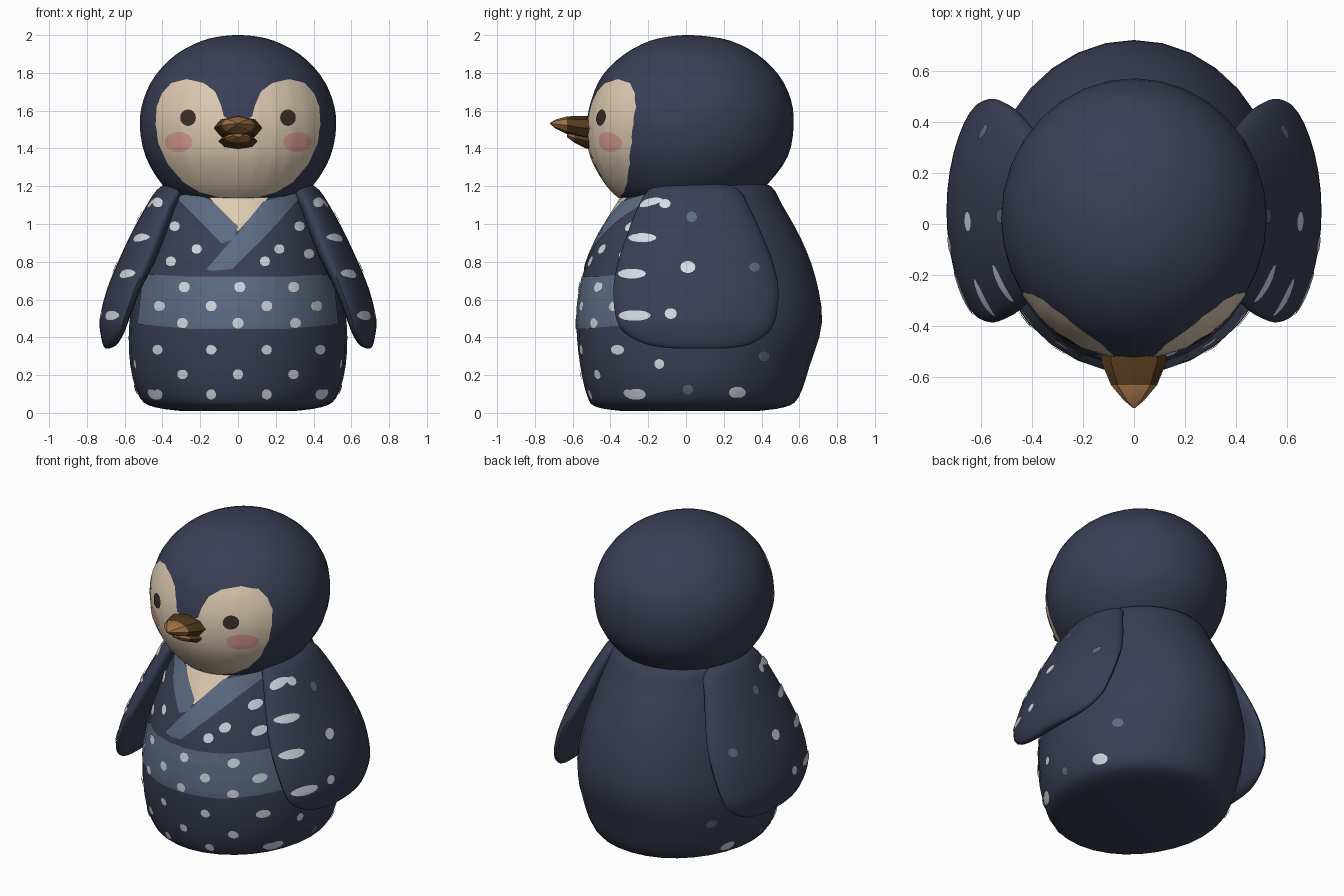
import bpy, bmesh, math
from mathutils import Vector
from mathutils.bvhtree import BVHTree

if "Cube" in bpy.data.objects:
    bpy.data.objects.remove(bpy.data.objects["Cube"])


def material(name, r, g, b):
    m = bpy.data.materials.new(name)
    lin = [((c / 255 + 0.055) / 1.055) ** 2.4 for c in (r, g, b)]
    m.diffuse_color = (*lin, 1)
    m.use_nodes = True
    m.node_tree.nodes["Principled BSDF"].inputs["Base Color"].default_value = m.diffuse_color
    return m


NAVY = material("navy", 57, 63, 85)
SASH = material("slate blue", 93, 107, 130)
SPOT = material("pale grey", 212, 218, 228)
CREAM = material("cream", 222, 203, 178)
PINK = material("blush pink", 222, 160, 152)
EYE = material("eye brown", 58, 46, 38)
BEAK_DARK = material("dark brown", 84, 58, 28)
BEAK_LIGHT = material("golden brown", 158, 112, 68)


def finish(name, bm, mats, angle=50):
    me = bpy.data.meshes.new(name)
    bm.to_mesh(me)
    bm.free()
    for m in mats:
        me.materials.append(m)
    for p in me.polygons:
        p.use_smooth = True
    me.set_sharp_from_angle(angle=math.radians(angle))
    ob = bpy.data.objects.new(name, me)
    bpy.context.collection.objects.link(ob)
    return ob


def refine(rows, n):
    """Catmull-Rom interpolation of section rows."""
    out = []
    for i in range(len(rows) - 1):
        p0, p1, p2 = rows[max(i - 1, 0)], rows[i], rows[i + 1]
        p3 = rows[min(i + 2, len(rows) - 1)]
        for k in range(n):
            t = k / n
            out.append([0.5 * (2 * b + (c - a) * t + (2 * a - 5 * b + 4 * c - d) * t * t
                               + (3 * b - a - 3 * c + d) * t ** 3)
                        for a, b, c, d in zip(p0, p1, p2, p3)])
    return out + [list(rows[-1])]


def loft(name, rows, mats, segs=32, sub=3, place=lambda v: v, rule=None, angle=50):
    """Oval sections (height, x0, x1, y0, y1) joined into a closed skin."""
    bm = bmesh.new()
    rings = []
    for h, x0, x1, y0, y1 in refine(rows, sub):
        ring = []
        for k in range(segs):
            a = 2 * math.pi * k / segs
            v = Vector(((x0 + x1) / 2 + (x1 - x0) / 2 * math.cos(a),
                        (y0 + y1) / 2 + (y1 - y0) / 2 * math.sin(a), h))
            ring.append(bm.verts.new(place(v)))
        rings.append(ring)
    for r, s in zip(rings, rings[1:]):
        for k in range(segs):
            j = (k + 1) % segs
            bm.faces.new((r[k], r[j], s[j], s[k]))
    bm.faces.new(rings[0][::-1])
    bm.faces.new(rings[-1])
    bmesh.ops.recalc_face_normals(bm, faces=bm.faces)
    if rule:
        for f in bm.faces:
            f.material_index = rule(f.calc_center_median())
    return finish(name, bm, mats, angle)


def tree(ob):
    me = ob.data
    return BVHTree.FromPolygons([v.co for v in me.vertices], [p.vertices[:] for p in me.polygons])


# Body, head and wings
body = loft("body", [(z, -w, w, f, b) for z, w, f, b in (
    (0.01, .30, -.34, .38), (.03, .44, -.47, .52), (.08, .52, -.52, .595), (.25, .57, -.56, .655),
    (.48, .575, -.58, .72), (.72, .53, -.55, .685), (.92, .47, -.475, .61), (1.1, .41, -.37, .51),
    (1.2, .37, -.30, .45), (1.24, .28, -.2, .34))], [NAVY])
head = loft("head", [(z, -w, w, f, b) for z, w, f, b in (
    (1.10, .22, -.27, .25), (1.14, .32, -.355, .34), (1.22, .41, -.43, .44), (1.36, .49, -.505, .54),
    (1.52, .52, -.525, .57), (1.66, .50, -.50, .555), (1.79, .435, -.44, .49), (1.9, .325, -.325, .375),
    (1.97, .19, -.19, .235), (1.995, .08, -.07, .1), (2.0, .01, .0, .02))], [NAVY])
WING = [(.34, .685, .70, -.05, .2), (.36, .645, .715, -.2, .33), (.42, .61, .728, -.32, .43),
        (.5, .58, .732, -.37, .475), (.65, .52, .695, -.385, .49), (.8, .44, .635, -.36, .46),
        (.95, .37, .565, -.31, .40), (1.08, .32, .495, -.26, .34), (1.18, .27, .43, -.2, .28),
        (1.225, .28, .36, -.1, .16)]


def wing_place(side):
    # Both edges of the wing curl in around the body
    return lambda v: Vector((side * (v.x - .06 * ((v.y - .05) / .44) ** 2), v.y, v.z))


wings = [loft(n, WING, [NAVY], place=wing_place(s)) for n, s in (("wing_right", 1), ("wing_left", -1))]

# Beak in two halves, lofted forward
def forward(v):
    return Vector((v.x, -v.z, v.y))


loft("upper_beak", [(t, -w, w, a, b) for t, w, a, b in (
    (.46, .12, 1.44, 1.565), (.54, .128, 1.445, 1.572), (.63, .09, 1.475, 1.57),
    (.69, .04, 1.505, 1.553), (.72, .004, 1.53, 1.535))], [BEAK_DARK, BEAK_LIGHT], segs=8, sub=1,
    place=forward, rule=lambda c: int(c.y < -.62), angle=30)
loft("lower_beak", [(t, -w, w, a, b) for t, w, a, b in (
    (.46, .11, 1.385, 1.48), (.53, .10, 1.40, 1.48), (.59, .07, 1.43, 1.48),
    (.63, .02, 1.46, 1.48))], [BEAK_DARK, BEAK_LIGHT], segs=8, sub=1,
    place=forward, rule=lambda c: int(c.y < -.56), angle=30)

TREES = {"head": [tree(head)], "body": [tree(body)],
         "all": [tree(body)] + [tree(w) for w in wings]}


def resample(pts, step):
    out = []
    for i, p in enumerate(pts):
        a, b = Vector(p), Vector(pts[(i + 1) % len(pts)])
        n = max(1, round((b - a).length / step))
        out += [a.lerp(b, k / n) for k in range(n)]
    return out


def decals(name, shapes, mat, target, lift, rings=2, view=0):
    """Thin plates projected onto a surface from the front (view 0) or a side (+1/-1)."""
    bm = bmesh.new()
    ray = Vector((-view, 0, 0)) if view else Vector((0, 1, 0))

    def vert(p):
        o = Vector((3 * view, p.x, p.y)) if view else Vector((p.x, -3, p.y))
        hits = [h for h in (t.ray_cast(o, ray) for t in TREES[target]) if h[0] is not None]
        if not hits:
            return None
        h = min(hits, key=lambda q: q[3])
        n = h[1] if h[1].dot(ray) < 0 else -h[1]
        return bm.verts.new(h[0] + n * lift)

    for outline, centre in shapes:
        c = Vector(centre)
        loops = [[vert(c.lerp(p, k / rings)) for p in outline] for k in range(1, rings + 1)]
        mid, n = vert(c), len(outline)
        for i in range(n):
            j = (i + 1) % n
            faces = [(mid, loops[0][i], loops[0][j])]
            faces += [(r[i], s[i], s[j], r[j]) for r, s in zip(loops, loops[1:])]
            for f in faces:
                if None not in f:
                    face = bm.faces.new(f)
                    face.normal_update()
                    if face.normal.dot(ray) > 0:
                        face.normal_flip()
    return finish(name, bm, [mat])


def oval(x, z, rx, rz, n=14):
    return ([Vector((x + rx * math.cos(2 * math.pi * k / n), z + rz * math.sin(2 * math.pi * k / n)))
             for k in range(n)], (x, z))


# Face mask, cheeks and eyes
HALF = [(0, 1.14), (.1, 1.145), (.2, 1.17), (.29, 1.225), (.37, 1.32), (.42, 1.43), (.435, 1.53), (.43, 1.62),
        (.40, 1.69), (.35, 1.745), (.27, 1.765), (.18, 1.745), (.12, 1.70), (.09, 1.63), (.075, 1.57), (0, 1.53)]
face = [(resample([(s * x, z) for x, z in HALF], .03), (s * .2, 1.45)) for s in (1, -1)]
decals("face_mask", face, CREAM, "head", .004, 12)
decals("cheeks", [oval(s * .31, 1.435, .073, .053, 20) for s in (1, -1)], PINK, "head", .007, 4)
decals("eyes", [oval(s * .26, 1.562, .041, .043, 16) for s in (1, -1)], EYE, "head", .008, 3)

# Robe: chest, collar bands and sash
chest = [(-.15, 1.14), (.16, 1.14), (0, .96)]
decals("chest", [(resample(chest, .03), (0, 1.08))], CREAM, "body", .003, 5)
band_a = [(-.32, 1.135), (-.085, .895), (-.02, .92), (0, .985), (-.13, 1.115), (-.24, 1.17)]
band_b = [(-.165, .76), (-.14, .75), (-.03, .76), (.16, .95), (.33, 1.14), (.30, 1.16), (.13, 1.115), (0, .95)]
decals("collar_left", [(resample(band_a, .03), (-.13, 1.02))], SASH, "body", .004, 5)
decals("collar_right", [(resample(band_b, .03), (.06, .93))], SASH, "body", .006, 6)
sash = [(-.5, .735), (-.53, .47), (-.25, .445), (.25, .445), (.53, .47), (.5, .735), (.25, .72), (-.25, .72)]
decals("sash", [(resample(sash, .03), (0, .59))], SASH, "body", .004, 16)

# Spots on the front, in staggered rows
ROWS = [(.665, (-.28, .01, .29)), (.565, (-.41, -.14, .15, .41)), (.475, (-.29, 0, .30)),
        (.335, (-.42, -.14, .15, .43)), (.205, (-.29, 0, .29)), (.1, (-.42, -.14, .15, .43)),
        (.80, (-.35, .14)), (.865, (-.215, .215)), (.84, (.37,)), (.985, (-.33, .32)), (1.11, (-.42, .42))]
decals("front_spots", [oval(x, z, .029, .028) for z, xs in ROWS for x in xs], SPOT, "all", .008)

# Spots and long streaks on the sides and wings
for label, s in (("right", 1), ("left", -1)):
    bright = [(-.23, .925, .075, .024), (-.285, .735, .075, .026), (-.27, .515, .085, .028),
              (-.08, .525, .032, .028), (.01, .77, .04, .032), (-.11, 1.105, .03, .024),
              (-.26, .1, .05, .03), (.27, .11, .045, .03), (-.14, .26, .026, .026)]
    dim = [(.03, 1.035, .028, .028), (.36, .77, .028, .024), (.01, .125, .028, .026), (.41, .30, .028, .026)]
    decals("side_spots_" + label, [oval(*d) for d in bright], SPOT, "all", .006, 3, s)
    decals("dim_spots_" + label, [oval(*d) for d in dim], SASH, "all", .006, 3, s)
